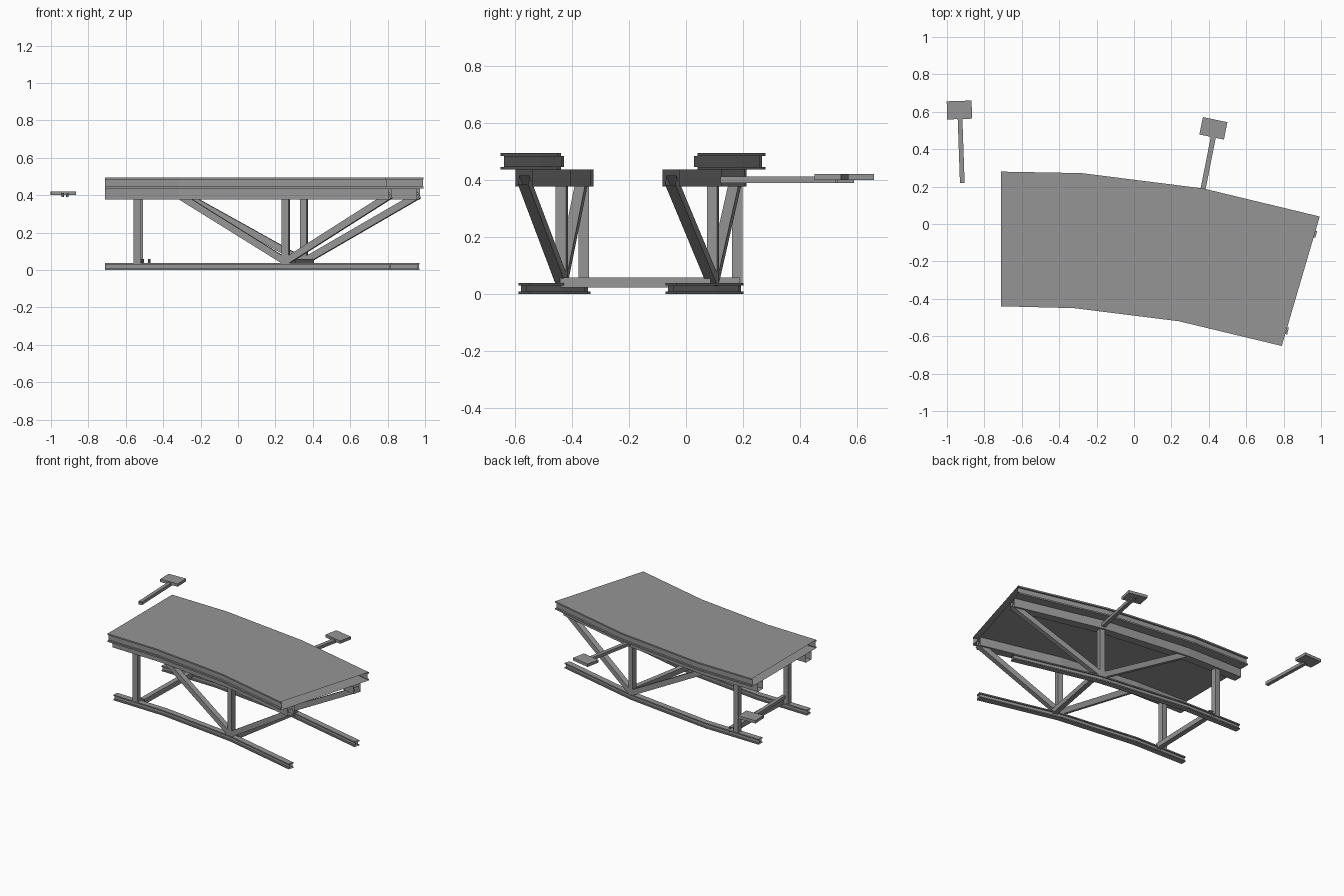
import bpy, bmesh
from mathutils import Vector

cube = bpy.data.objects.get("Cube")
if cube:
    bpy.data.objects.remove(cube, do_unlink=True)

GREY = (0.3, 0.3, 0.3, 1)
steel = bpy.data.materials.new("grey_steel")
steel.use_nodes = True
steel.diffuse_color = GREY
steel.node_tree.nodes["Principled BSDF"].inputs["Base Color"].default_value = GREY


def loft(name, rings, capped=False):
    """Join matching closed rings of points into a flat-faced tube."""
    bm = bmesh.new()
    loops = [[bm.verts.new(p) for p in ring] for ring in rings]
    n = len(loops[0])
    for a, b in zip(loops, loops[1:]):
        for i in range(n):
            j = (i + 1) % n
            bm.faces.new((a[i], a[j], b[j], b[i]))
    if capped:
        bm.faces.new(loops[0][::-1])
        bm.faces.new(loops[-1])
    bmesh.ops.recalc_face_normals(bm, faces=bm.faces[:])
    mesh = bpy.data.meshes.new(name)
    bm.to_mesh(mesh)
    bm.free()
    mesh.materials.append(steel)
    obj = bpy.data.objects.new(name, mesh)
    bpy.context.collection.objects.link(obj)


def section_sweep(name, fronts, backs, profile):
    """Sweep a symmetric section of (inset, height) points along the bend."""
    rings = []
    for f, b in zip(fronts, backs):
        d = (b - f).normalized()
        ring = [b - d * inset + Vector((0, 0, z)) for inset, z in profile]
        ring += [f + d * inset + Vector((0, 0, z)) for inset, z in reversed(profile)]
        rings.append(ring)
    loft(name, rings)


def strut(name, p, q, width, ref=(0, 0, 1), height=None, capped=False):
    """Rectangular tube between two points."""
    p, q = Vector(p), Vector(q)
    axis = (q - p).normalized()
    side = axis.cross(Vector(ref)).normalized()
    up = side.cross(axis) * (height or width) / 2
    side *= width / 2
    corners = (side + up, up - side, -side - up, side - up)
    loft(name, [[e + c for c in corners] for e in (p, q)], capped)


def i_profile(lip, bottom, top, flange):
    return [(0, top), (0, top - flange), (lip, top - flange),
            (lip, bottom + flange), (0, bottom + flange), (0, bottom)]


# Bend stations along both deck edges
front_edge = [Vector((x, y, 0)) for x, y in
              ((-0.71, -0.44), (-0.32, -0.45), (0.24, -0.52), (0.79, -0.652))]
back_edge = [Vector((x, y, 0)) for x, y in
             ((-0.71, 0.28), (-0.28, 0.272), (0.37, 0.19), (0.993, 0.04))]
across = [(b - f).normalized() for f, b in zip(front_edge, back_edge)]

# Deck: hollow slab with lipped edges
section_sweep("deck", front_edge, back_edge, i_profile(0.012, 0.437, 0.495, 0.01))

lines = {"front": [f + d * 0.085 for f, d in zip(front_edge, across)],
         "back": [b - d * 0.097 for b, d in zip(back_edge, across)]}
POST = 0.037


def at(point, z):
    return Vector((point.x, point.y, z))


# Side trusses: upper beam, lower rail, posts and diagonals
for side, line in lines.items():
    def edges(half):
        return ([c - d * half for c, d in zip(line, across)],
                [c + d * half for c, d in zip(line, across)])
    section_sweep(side + "_upper_beam", *edges(0.03), [(0, 0.437), (0, 0.377)])
    section_sweep(side + "_lower_rail", *edges(0.02), i_profile(0.01, 0, 0.038, 0.008))
    end_post = line[0].lerp(line[1], 0.43)
    strut(side + "_end_post", at(end_post, 0.035), at(end_post, 0.38), POST, across[0])
    strut(side + "_middle_post", at(line[2], 0.035), at(line[2], 0.38), POST, across[2])
    foot = at(line[2], 0.045)
    strut(side + "_inner_diagonal", foot, at(line[1], 0.4), POST)
    strut(side + "_outer_diagonal", foot, at(line[3], 0.4), POST)

# Lower cross members
strut("end_cross_member", (-0.5, -0.355, 0.041), (-0.485, 0.19, 0.041), 0.035)
strut("middle_cross_member", (0.29, -0.44, 0.041), (0.388, 0.09, 0.041), 0.035)

# Outrigger arms with small platforms
strut("left_arm", (0.356, 0.12, 0.402), (0.437, 0.53, 0.402), 0.027, height=0.022)
strut("left_platform", (0.415, 0.465, 0.411), (0.434, 0.558, 0.411), 0.134,
      height=0.02, capped=True)
strut("right_arm", (-0.918, 0.22, 0.402), (-0.931, 0.59, 0.402), 0.025, height=0.022)
strut("right_platform", (-0.932, 0.561, 0.411), (-0.935, 0.658, 0.411), 0.133,
      height=0.02, capped=True)
